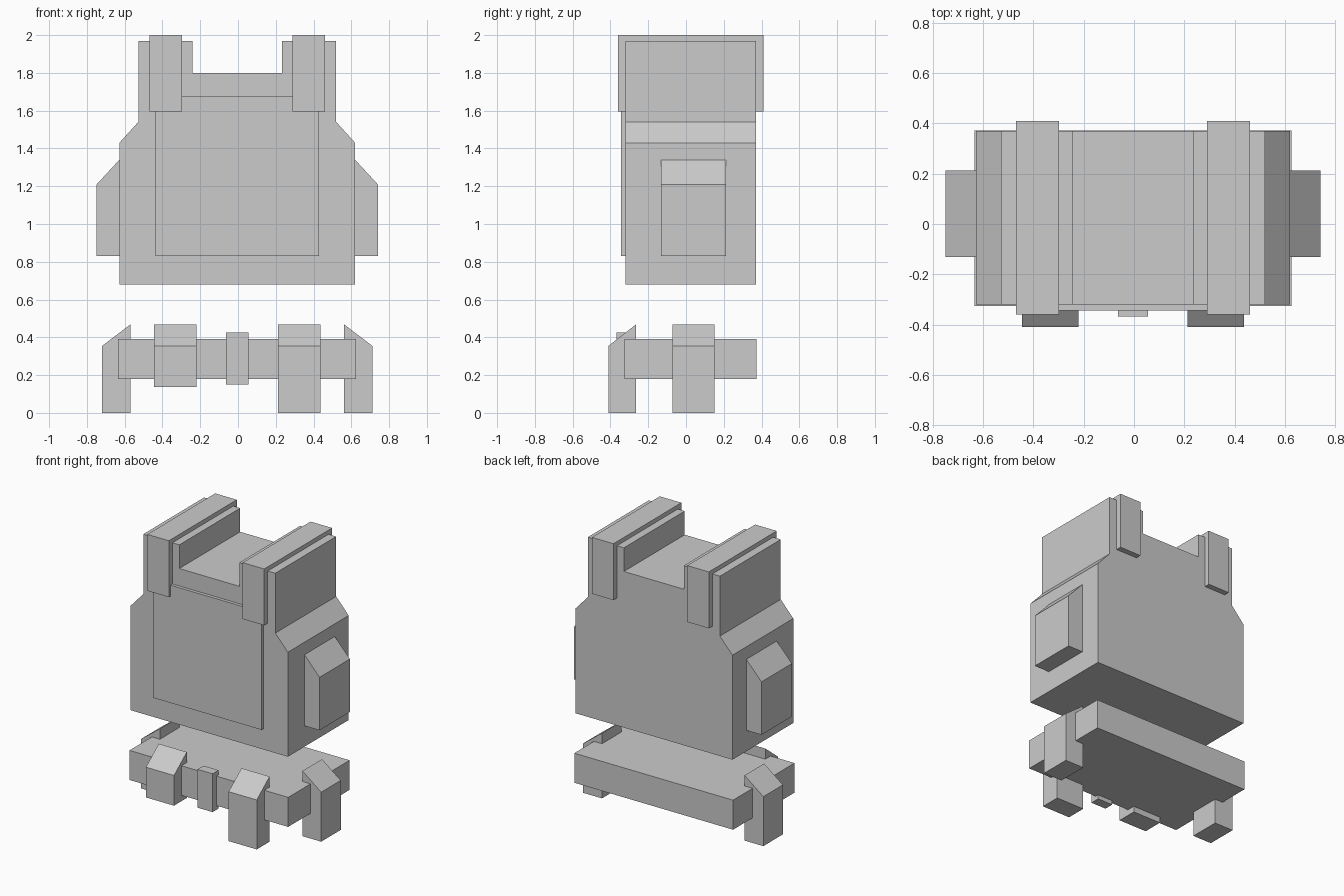
import bpy, bmesh
from mathutils import Vector

if "Cube" in bpy.data.objects:
    bpy.data.objects.remove(bpy.data.objects["Cube"])

CX = -0.004  # the model's own mirror plane sits slightly left of centre

grey = bpy.data.materials.new("plain grey")
grey.diffuse_color = (0.6, 0.6, 0.6, 1)
grey.use_nodes = True
grey.node_tree.nodes["Principled BSDF"].inputs["Base Color"].default_value = grey.diffuse_color


def prism(name, profile, axis, lo, hi):
    """Extrude a profile: axis 'y' takes (x, z) points, axis 'x' takes (y, z) points."""
    bm = bmesh.new()
    place = (lambda a, b: (a + CX, lo, b)) if axis == 'y' else (lambda a, b: (lo + CX, a, b))
    step = Vector((0, hi - lo, 0)) if axis == 'y' else Vector((hi - lo, 0, 0))
    face = bm.faces.new([bm.verts.new(place(a, b)) for a, b in profile])
    out = bmesh.ops.extrude_face_region(bm, geom=[face], use_keep_orig=True)
    bmesh.ops.translate(bm, vec=step, verts=[v for v in out["geom"] if isinstance(v, bmesh.types.BMVert)])
    bmesh.ops.recalc_face_normals(bm, faces=bm.faces)
    mesh = bpy.data.meshes.new(name)
    bm.to_mesh(mesh)
    bm.free()
    mesh.materials.append(grey)
    ob = bpy.data.objects.new(name, mesh)
    bpy.context.collection.objects.link(ob)
    return ob


def box(name, x0, x1, y0, y1, z0, z1):
    return prism(name, [(x0, z0), (x1, z0), (x1, z1), (x0, z1)], 'y', y0, y1)


# Vest body with sloped armholes and a neck cut-out
half = [(0.624, 0.68), (0.624, 1.43), (0.524, 1.54), (0.524, 1.97), (0.238, 1.97), (0.238, 1.80)]
prism("vest_body", half + [(-x, z) for x, z in reversed(half)], 'y', -0.32, 0.37)

# Raised chest panel
box("chest_panel", -0.432, 0.432, -0.343, -0.30, 0.83, 1.675)

# Belt and buckle
box("belt", -0.63, 0.63, -0.325, 0.372, 0.18, 0.392)
box("belt_buckle", -0.06, 0.06, -0.368, -0.30, 0.15, 0.425)

# Parts on both sides
for s, side in ((-1, "left"), (1, "right")):
    # Shoulder strap
    x0, x1 = sorted((s * 0.293, s * 0.464))
    box(side + "_shoulder_strap", x0, x1, -0.36, 0.41, 1.595, 2.0)
    # Vest side pouch, sloped on top
    prism(side + "_vest_pouch",
          [(s * 0.60, 0.83), (s * 0.744, 0.83), (s * 0.744, 1.21), (s * 0.624, 1.34), (s * 0.60, 1.34)],
          'y', -0.132, 0.212)
    # Belt side pouch
    prism(side + "_belt_pouch",
          [(s * 0.566, 0), (s * 0.715, 0), (s * 0.715, 0.355), (s * 0.566, 0.468)],
          'y', -0.072, 0.15)
    # Belt front pouch, shorter on the left
    bottom = 0.138 if s < 0 else 0
    x0, x1 = sorted((s * 0.217, s * 0.44))
    prism(side + "_front_pouch",
          [(-0.265, bottom), (-0.41, bottom), (-0.41, 0.355), (-0.265, 0.468)],
          'x', x0, x1)
